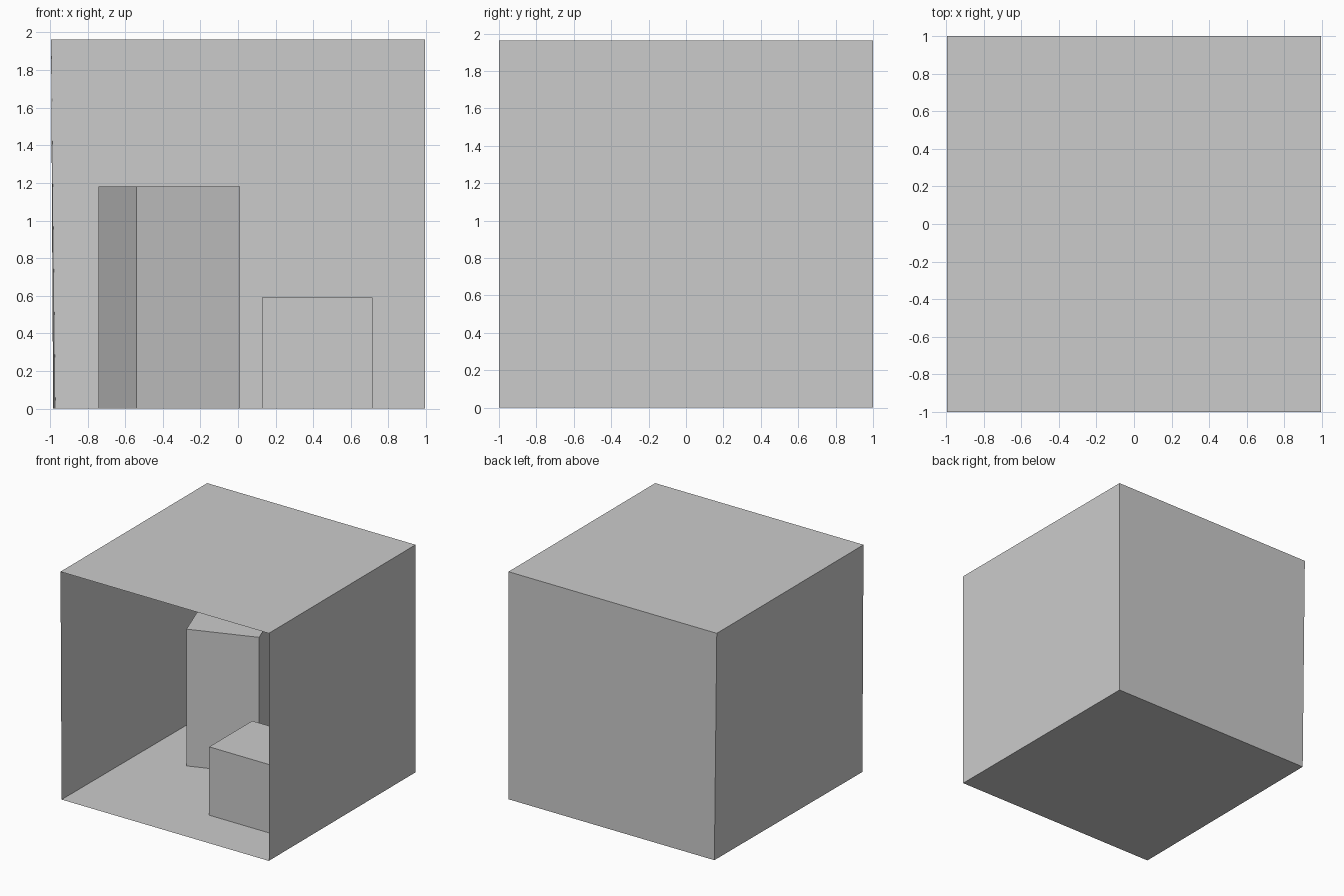
import bpy
import bmesh
from math import radians, cos, sin

if "Cube" in bpy.data.objects:
    bpy.data.objects.remove(bpy.data.objects["Cube"])

X, Y, H = 0.994, 1.0, 1.963      # half width, half depth, height of the room
FRONT_X, BACK_X = -0.983, -0.971  # left ends of the floor, slightly inset


def make_object(name, verts, faces):
    bm = bmesh.new()
    vs = [bm.verts.new(v) for v in verts]
    for f in faces:
        bm.faces.new([vs[i] for i in f])
    mesh = bpy.data.meshes.new(name)
    bm.to_mesh(mesh)
    bm.free()
    obj = bpy.data.objects.new(name, mesh)
    bpy.context.collection.objects.link(obj)
    return obj


def block(name, corner, side, height, angle):
    """Square block without a base, turned about its front left corner."""
    c, s = cos(radians(angle)), sin(radians(angle))
    plan = [(0, 0), (side, 0), (side, side), (0, side)]
    base = [(corner[0] + x * c - y * s, corner[1] + x * s + y * c) for x, y in plan]
    verts = [(x, y, z) for z in (0, height) for x, y in base]
    sides = [(i, (i + 1) % 4, (i + 1) % 4 + 4, i + 4) for i in range(4)]
    return make_object(name, verts, sides + [(4, 5, 6, 7)])


# Room corners: floor then ceiling, from front left anticlockwise
corners = [(FRONT_X, -Y, 0), (X, -Y, 0), (X, Y, 0), (BACK_X, Y, 0),
           (-X, -Y, H), (X, -Y, H), (X, Y, H), (-X, Y, H)]

# Open-fronted room of single-sheet panels facing inwards
panels = {
    "floor": (0, 1, 2, 3),
    "ceiling": (7, 6, 5, 4),
    "back_wall": (3, 2, 6, 7),
    "right_wall": (2, 1, 5, 6),
    "left_wall": (0, 3, 7, 4),
}
for name, ids in panels.items():
    make_object(name, [corners[i] for i in ids], [(0, 1, 2, 3)])

# Blocks standing on the floor
block("short_block", (0.128, -0.575), 0.586, 0.59, 0)
block("tall_block", (-0.541, 0.07), 0.588, 1.18, 20)
